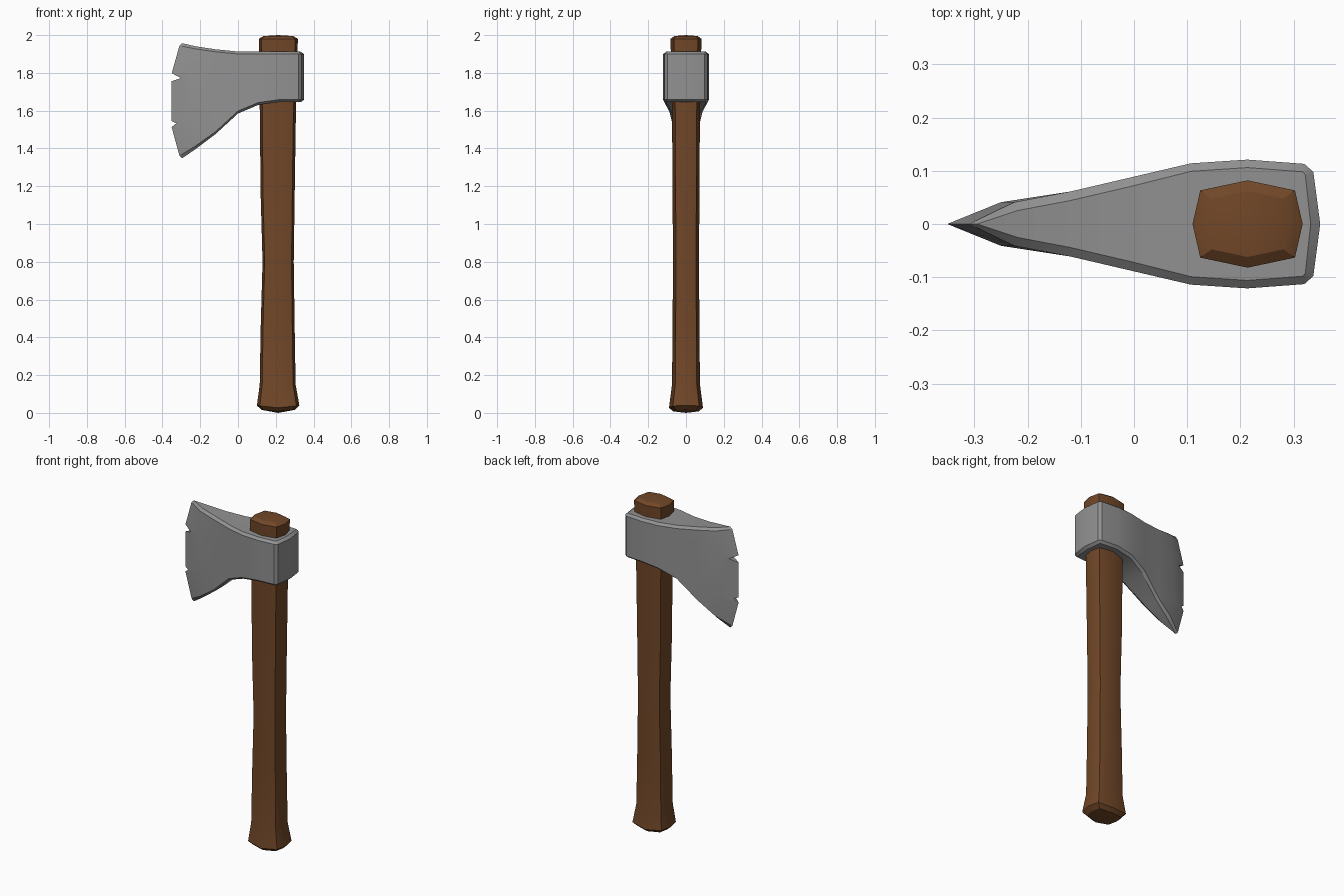
import bpy, bmesh, math

if "Cube" in bpy.data.objects:
    bpy.data.objects.remove(bpy.data.objects["Cube"])


def material(name, rgb):
    m = bpy.data.materials.new(name)
    m.diffuse_color = (*rgb, 1)
    m.use_nodes = True
    m.node_tree.nodes["Principled BSDF"].inputs["Base Color"].default_value = m.diffuse_color
    return m


steel = material("grey steel", (0.28, 0.285, 0.28))
wood = material("brown wood", (0.165, 0.063, 0.021))


def make_object(name, bm, mat):
    bmesh.ops.remove_doubles(bm, verts=bm.verts, dist=0.0005)
    bmesh.ops.recalc_face_normals(bm, faces=bm.faces)
    me = bpy.data.meshes.new(name)
    bm.to_mesh(me)
    bm.free()
    ob = bpy.data.objects.new(name, me)
    bpy.context.collection.objects.link(ob)
    me.materials.append(mat)
    return ob


def smooth(ob):
    bpy.ops.object.select_all(action='DESELECT')
    ob.select_set(True)
    bpy.context.view_layer.objects.active = ob
    bpy.ops.object.shade_smooth_by_angle(angle=math.radians(30))


# Handle: eight-sided rings (x min, x max, half depth, z, lift at the x ends)
rings = [
    (0.125, 0.30, 0.068, 0.008, 0.008), (0.10, 0.325, 0.09, 0.027, 0.012),
    (0.115, 0.305, 0.074, 0.15, 0), (0.12, 0.30, 0.071, 0.45, 0),
    (0.13, 0.295, 0.069, 0.80, 0), (0.12, 0.30, 0.071, 1.15, 0),
    (0.115, 0.307, 0.074, 1.62, 0), (0.11, 0.317, 0.082, 1.98, 0),
    (0.135, 0.292, 0.062, 1.995, 0),
]
section = [(1, 0), (.86, .77), (0, 1), (-.86, .77),
           (-1, 0), (-.86, -.77), (0, -1), (.86, -.77)]
bm = bmesh.new()
loops = []
for x0, x1, d, z, lift in rings:
    loops.append([bm.verts.new(((x0 + x1) / 2 + u * (x1 - x0) / 2, v * d, z + lift * abs(u)))
                  for u, v in section])
for a, b in zip(loops, loops[1:]):
    for i in range(8):
        j = (i + 1) % 8
        bm.faces.new((a[i], a[j], b[j], b[i]))
for ring, z in ((loops[0], 0), (loops[-1], 2)):
    tip = bm.verts.new((0.213, 0, z))
    for i in range(8):
        bm.faces.new((ring[i], ring[(i + 1) % 8], tip))
smooth(make_object("handle", bm, wood))

# Axe head stations from cutting edge to poll:
# x at ends, x at middle, half width, rim x, rim half width, top z, bottom z
stations = [
    (-0.31, -0.351, 0, -0.295, 0, 1.957, 1.348),
    (-0.225, -0.25, 0.041, -0.22, 0.025, 1.94, 1.40),
    (-0.12, -0.12, 0.061, -0.12, 0.044, 1.925, 1.475),
    (0, 0, 0.089, 0, 0.072, 1.913, 1.585),
    (0.107, 0.107, 0.114, 0.107, 0.099, 1.912, 1.63),
    (0.213, 0.213, 0.121, 0.213, 0.106, 1.912, 1.645),
    (0.32, 0.32, 0.113, 0.318, 0.098, 1.912, 1.645),
    (0.337, 0.337, 0.098, 0.322, 0.092, 1.912, 1.645),
    (0.35, 0.35, 0, 0.332, 0, 1.912, 1.645),
]
BEVEL = 0.013
bm = bmesh.new()


def column(st, side):
    xe, xm, w, xi, wi, zt, zb = st
    pts = [(xi, side * wi, zt)]
    for t, x in ((0, xe), (.25, xm), (.74, xm), (1, xe)):
        pts.append((x, side * w, (zt - BEVEL) * (1 - t) + (zb + BEVEL) * t))
    return pts + [(xi, side * wi, zb)]


def face(*pts):
    unique = list(dict.fromkeys((x, y + 0.0, z) for x, y, z in pts))
    if len(unique) > 2:
        bm.faces.new([bm.verts.new(p) for p in unique])


for s, t in zip(stations, stations[1:]):
    left, right = [[column(k, side) for k in (s, t)] for side in (-1, 1)]
    for a, b in (left, right):
        for i in range(5):
            face(a[i], a[i + 1], b[i + 1], b[i])
    for i in (0, 5):
        face(left[0][i], left[1][i], right[1][i], right[0][i])
head = make_object("axe_head", bm, steel)

# Chips in the cutting edge
notches = [((-0.353, 1.80), (-0.302, 1.772), (-0.353, 1.755)),
           ((-0.353, 1.546), (-0.326, 1.533), (-0.353, 1.512))]
for k, (p, tip, q) in enumerate(notches):
    bm = bmesh.new()
    # extend the wedge outwards past the edge
    shape = [p, tip, q, (-0.45, q[1]), (-0.45, p[1])]
    f, g = [[bm.verts.new((x, y, z)) for x, z in shape] for y in (-0.1, 0.1)]
    bm.faces.new(f)
    bm.faces.new(g)
    for i in range(5):
        j = (i + 1) % 5
        bm.faces.new((f[i], f[j], g[j], g[i]))
    cutter = make_object("notch_cutter", bm, steel)
    cutter.hide_render = True
    mod = head.modifiers.new("notch", 'BOOLEAN')
    mod.operation = 'DIFFERENCE'
    mod.solver = 'EXACT'
    mod.object = cutter
    bpy.context.view_layer.objects.active = head
    bpy.ops.object.modifier_apply(modifier=mod.name)
    bpy.data.objects.remove(cutter)
smooth(head)
